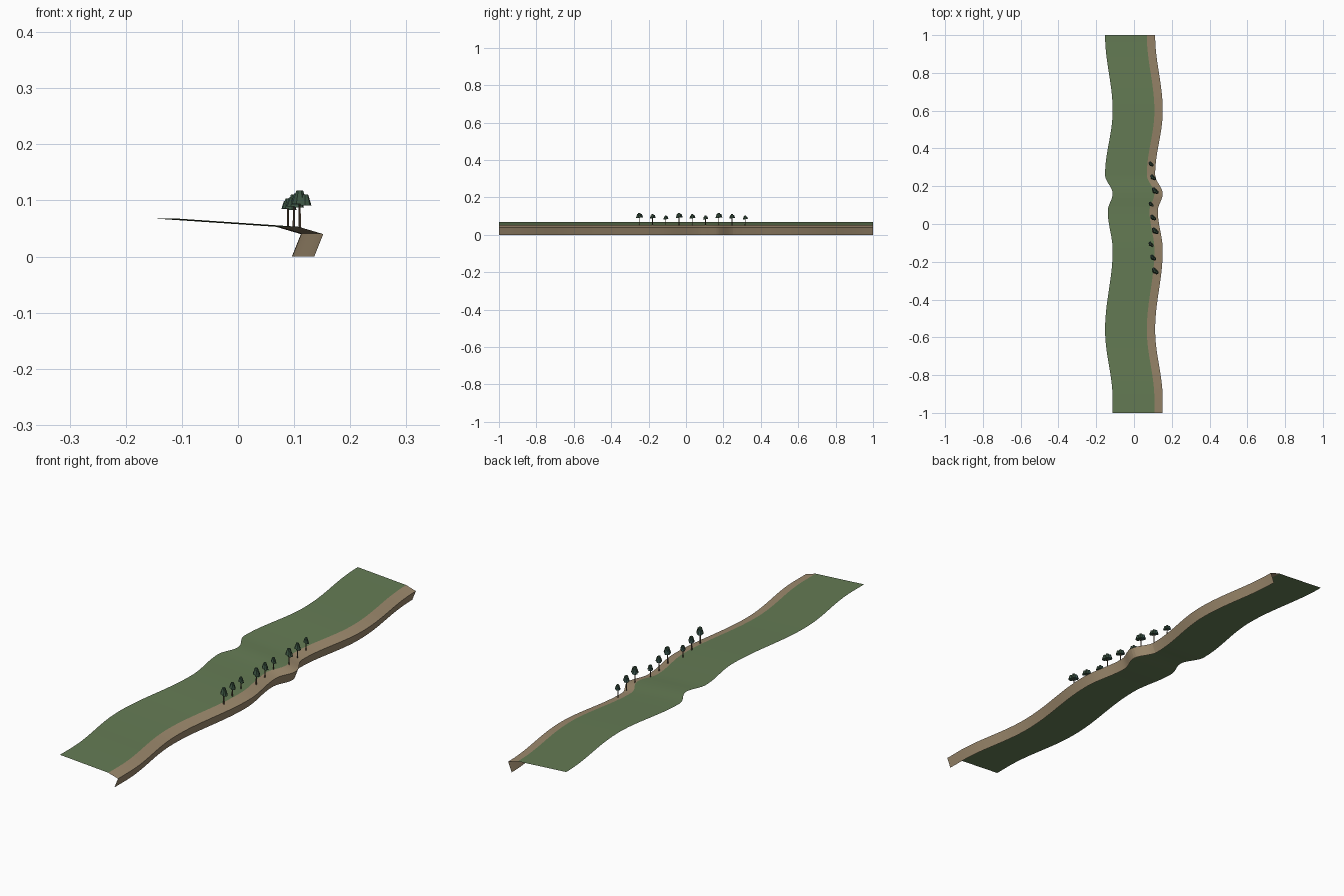
import bpy, bmesh, math
from mathutils import Matrix

cube = bpy.data.objects.get("Cube")
if cube:
    bpy.data.objects.remove(cube)


def material(name, rgb):
    m = bpy.data.materials.new(name)
    m.use_nodes = True
    m.diffuse_color = (*rgb, 1)
    bsdf = next(n for n in m.node_tree.nodes if n.type == 'BSDF_PRINCIPLED')
    bsdf.inputs["Base Color"].default_value = (*rgb, 1)
    return m


grass = material("grass green", (0.13, 0.20, 0.09))
earth = material("earth tan", (0.34, 0.255, 0.155))
bark = material("bark brown", (0.12, 0.08, 0.05))
leaf = material("leaf dark green", (0.045, 0.09, 0.055))
leaf_blue = material("leaf blue green", (0.045, 0.10, 0.085))


def finish(bm, name, mats):
    mesh = bpy.data.meshes.new(name)
    bm.to_mesh(mesh)
    bm.free()
    for m in mats:
        mesh.materials.append(m)
    ob = bpy.data.objects.new(name, mesh)
    bpy.context.collection.objects.link(ob)
    return ob


# Bends of the bank: (y, sideways shift), eased between neighbours
BENDS = [(-1, .02), (-.93, .02), (-.56, -.02), (-.14, .02), (.07, -.006),
         (.16, .02), (.26, -.02), (.6, .02), (1, -.02)]


def shift(y):
    for (y0, s0), (y1, s1) in zip(BENDS, BENDS[1:]):
        if y <= y1:
            t = (y - y0) / (y1 - y0)
            return s0 + (s1 - s0) * (1 - math.cos(math.pi * t)) / 2
    return BENDS[-1][1]


# Open sheet swept along the bends: meadow, sloping shoulder, undercut wall
def bank():
    profile = [(-.133, .068), (.088, .053), (.132, .04), (.116, 0)]
    steps = 160
    bm = bmesh.new()
    rows = []
    for i in range(steps + 1):
        y = -1 + 2 * i / steps
        rows.append([bm.verts.new((x + shift(y), y, z)) for x, z in profile])
    for a, b in zip(rows, rows[1:]):
        for k in range(len(profile) - 1):
            f = bm.faces.new((a[k], a[k + 1], b[k + 1], b[k]))
            f.material_index = min(k, 1)
            f.smooth = True
    ob = finish(bm, "river_bank", [grass, earth])
    ob.data.set_sharp_from_angle(angle=math.radians(10))


def cone(bm, sides, r1, r2, x, y, z0, z1, mat, turn=0):
    new = bmesh.ops.create_cone(
        bm, cap_ends=True, segments=sides, radius1=r1, radius2=r2, depth=z1 - z0,
        matrix=Matrix.Translation((x, y, (z0 + z1) / 2)) @ Matrix.Rotation(turn, 4, 'Z'))
    for f in {f for v in new["verts"] for f in v.link_faces}:
        f.material_index = mat


# Tree: thin trunk and three overlapping truncated cones
def tree(name, x, y, top, s):
    bm = bmesh.new()
    cone(bm, 6, .0024, .0018, x, y, .05, top - .012, 0)
    cone(bm, 7, .014 * s, .006 * s, x, y, top - .024 * s, top, 1)
    cone(bm, 7, .011 * s, .005 * s, x + .01 * s, y - .006 * s,
         top - .027 * s, top - .007 * s, 1, .4)
    cone(bm, 7, .011 * s, .005 * s, x - .005 * s, y + .009 * s,
         top - .025 * s, top - .006 * s, 2, .8)
    finish(bm, name, [bark, leaf, leaf_blue])


bank()
# Row of trees in three repeating sizes
for i in range(9):
    k = i % 3
    tree(f"tree_{i + 1}", .11 - .0105 * k, -.25 + .0708 * i, .118 - .0075 * k, 1 - .13 * k)
